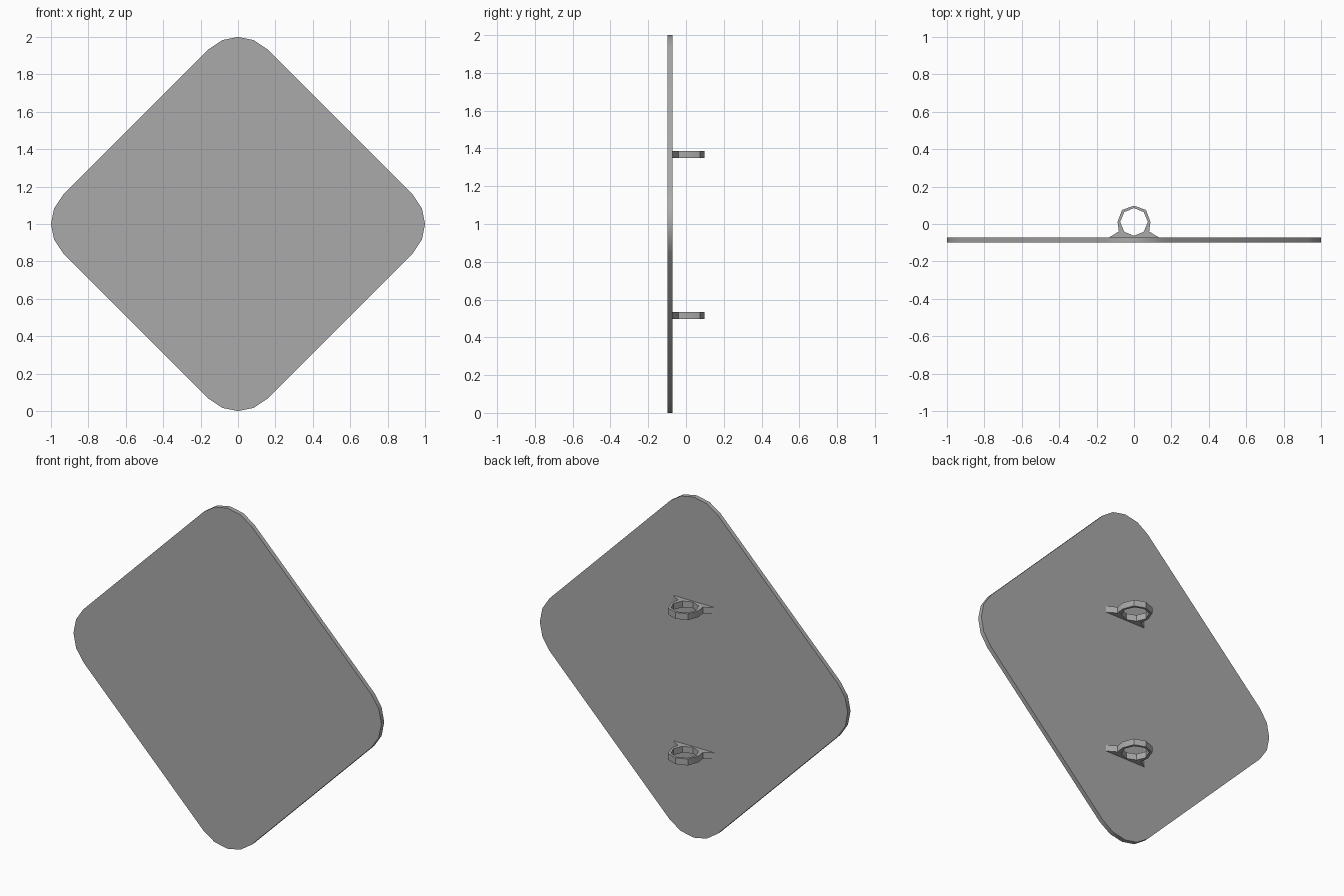
import bpy, bmesh
from math import sin, cos, radians

cube = bpy.data.objects.get("Cube")
if cube:
    bpy.data.objects.remove(cube, do_unlink=True)

grey = bpy.data.materials.new("plain grey")
grey.use_nodes = True
grey.diffuse_color = (0.4, 0.4, 0.4, 1)
grey.node_tree.nodes["Principled BSDF"].inputs["Base Color"].default_value = (0.4, 0.4, 0.4, 1)


def finish(bm, name):
    bmesh.ops.recalc_face_normals(bm, faces=bm.faces)
    mesh = bpy.data.meshes.new(name)
    bm.to_mesh(mesh)
    bm.free()
    mesh.materials.append(grey)
    obj = bpy.data.objects.new(name, mesh)
    bpy.context.collection.objects.link(obj)
    bpy.ops.object.select_all(action='DESELECT')
    obj.select_set(True)
    bpy.context.view_layer.objects.active = obj
    bpy.ops.object.shade_smooth_by_angle(angle=radians(30))
    return obj


def extrude(bm, faces, offset):
    out = bmesh.ops.extrude_face_region(bm, geom=faces)
    verts = [g for g in out["geom"] if isinstance(g, bmesh.types.BMVert)]
    bmesh.ops.translate(bm, verts=verts, vec=offset)


# Diamond plate with rounded corners
R = 0.22
bm = bmesh.new()
verts = []
for corner in range(4):
    c = radians(90 * corner)
    for step in range(5):
        a = c + radians(22.5 * (step - 2))
        verts.append(bm.verts.new(((1 - R) * cos(c) + R * cos(a), -0.098,
                                   1 + (1 - R) * sin(c) + R * sin(a))))
extrude(bm, [bm.faces.new(verts)], (0, 0.026, 0))
finish(bm, "sign_plate")


# Post clamps: octagonal ring flaring into a flat foot
def clamp(name, z):
    bm = bmesh.new()
    cy = 0.011
    angles = [radians(90 - 45 * i) for i in range(8)]
    inner = [(0.074 * cos(a), cy + 0.074 * sin(a)) for a in angles]
    right = [(0.064, 0.075), (0.088, cy), (0.081, -0.04), (0.134, -0.072)]
    outer = [(0, 0.098)] + right + [(0, -0.072)] + [(-x, y) for x, y in reversed(right)]
    iv = [bm.verts.new((x, y, z)) for x, y in inner]
    ov = [bm.verts.new((x, y, z)) for x, y in outer]
    # Inner and outer vertex pairs, the foot tips sharing the lower inner corners
    match = [0, 1, 2, 3, 3, 4, 5, 5, 6, 7]
    faces = []
    for k in range(10):
        n = (k + 1) % 10
        loop = [ov[k], ov[n], iv[match[n]]]
        if match[k] != match[n]:
            loop.append(iv[match[k]])
        faces.append(bm.faces.new(loop))
    extrude(bm, faces, (0, 0, 0.037))
    finish(bm, name)


clamp("upper_clamp", 1.35)
clamp("lower_clamp", 0.497)
